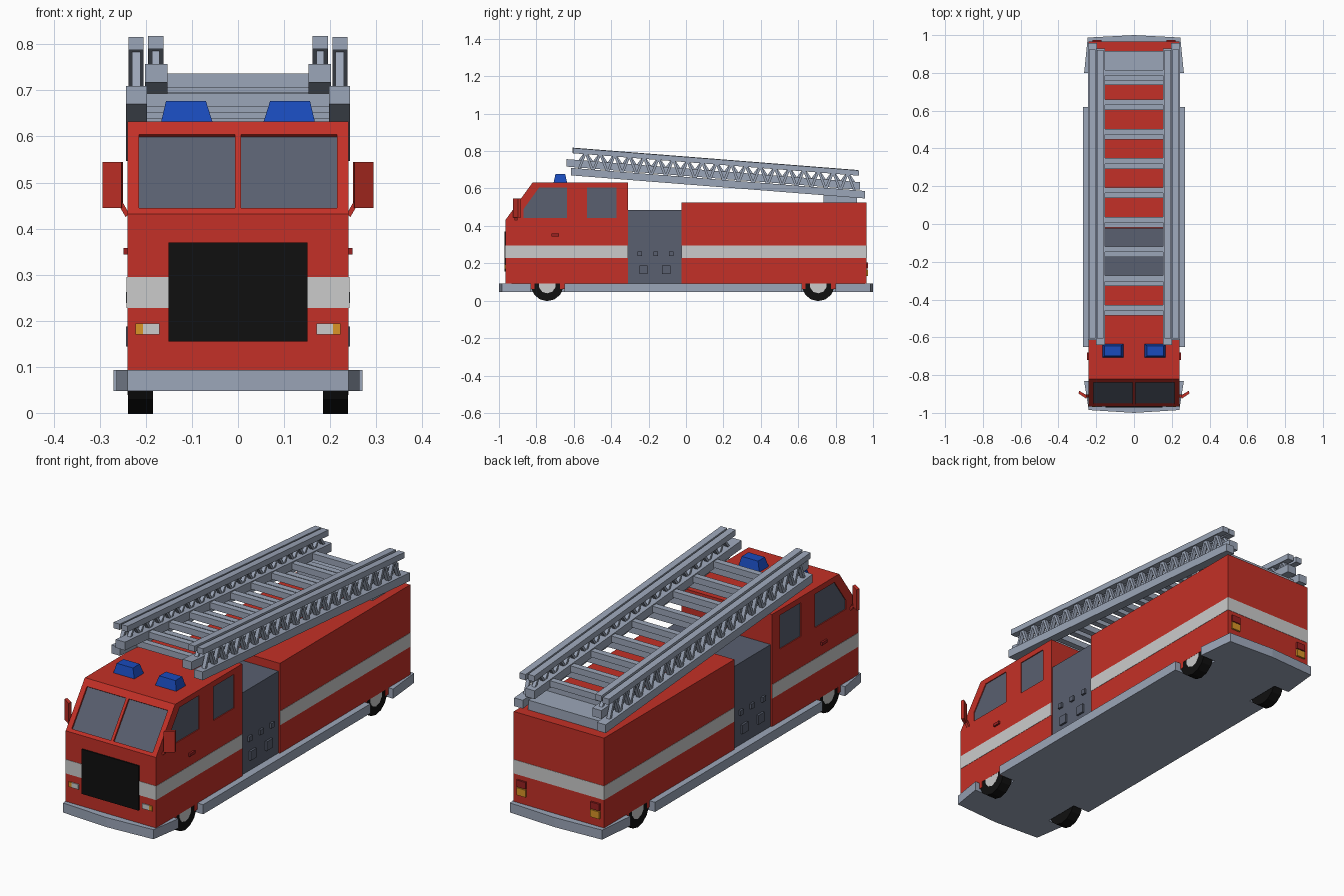
import bpy, bmesh, math
from mathutils import Matrix

if "Cube" in bpy.data.objects:
    bpy.data.objects.remove(bpy.data.objects["Cube"])


def material(name, rgb):
    m = bpy.data.materials.new(name)
    m.diffuse_color = (*rgb, 1)
    m.use_nodes = True
    m.node_tree.nodes["Principled BSDF"].inputs["Base Color"].default_value = m.diffuse_color
    return m


RED = material("red_paint", (0.55, 0.03, 0.02))
DARK_RED = material("dark_red", (0.32, 0.015, 0.015))
WHITE = material("white", (0.78, 0.76, 0.78))
STEEL = material("steel", (0.33, 0.38, 0.48))
PANEL = material("panel_grey", (0.1, 0.115, 0.16))
BLACK = material("black", (0.005, 0.005, 0.005))
BLUE = material("blue", (0.01, 0.07, 0.5))
ORANGE = material("orange", (0.7, 0.3, 0.02))


def finish(name, bm, mat, mirror):
    bmesh.ops.recalc_face_normals(bm, faces=bm.faces[:])
    me = bpy.data.meshes.new(name)
    bm.to_mesh(me)
    bm.free()
    ob = bpy.data.objects.new(name, me)
    bpy.context.collection.objects.link(ob)
    if mat:
        me.materials.append(mat)
    if mirror:
        mod = ob.modifiers.new("Mirror", 'MIRROR')
        mod.use_mirror_merge = False
    return ob


def prism(name, polys, axis, a, b, mat, mirror=False):
    """Extrude one or more 2D outlines along an axis from a to b."""
    place = {'x': lambda p, t: (t, p[0], p[1]),
             'y': lambda p, t: (p[0], t, p[1]),
             'z': lambda p, t: (p[0], p[1], t)}[axis]
    bm = bmesh.new()
    for pts in polys:
        lo = [bm.verts.new(place(p, a)) for p in pts]
        hi = [bm.verts.new(place(p, b)) for p in pts]
        bm.faces.new(lo)
        bm.faces.new(hi)
        for i in range(len(pts)):
            j = (i + 1) % len(pts)
            bm.faces.new((lo[i], lo[j], hi[j], hi[i]))
    return finish(name, bm, mat, mirror)


def rect(u0, u1, v0, v1):
    return [(u0, v0), (u1, v0), (u1, v1), (u0, v1)]


def box(name, x, y, z, mat, mirror=False):
    return prism(name, [rect(*y, *z)], 'x', x[0], x[1], mat, mirror)


def cut(target, cutter):
    cutter.hide_render = True
    cutter.display_type = 'WIRE'
    mod = target.modifiers.new("Recess", 'BOOLEAN')
    mod.operation = 'DIFFERENCE'
    mod.solver = 'EXACT'
    mod.object = cutter


# Chassis with bumpers, side steps and wheel notches
half = [(0.24, -0.985), (0.264, -0.83), (0.18, -0.83), (0.18, -0.65),
        (0.27, -0.65), (0.27, 0.62), (0.18, 0.62), (0.18, 0.80),
        (0.264, 0.80), (0.245, 0.987)]
outline = [(0, -1)] + half + [(0, 1)] + [(-x, y) for x, y in reversed(half)]
prism("chassis", [outline], 'z', 0.047, 0.093, STEEL)

# Cab, pump section and rear body
cab = prism("cab", [[(-0.965, 0.092), (-0.31, 0.092), (-0.31, 0.632),
                     (-0.82, 0.632), (-0.965, 0.432)]], 'x', -0.24, 0.24, RED)
box("pump_section", (-0.233, 0.233), (-0.315, -0.02), (0.092, 0.486), PANEL)
box("rear_body", (-0.24, 0.24), (-0.025, 0.965), (0.092, 0.525), RED)
box("cab_stripe", (-0.2415, 0.2415), (-0.9665, -0.3105), (0.228, 0.295), WHITE)
box("body_stripe", (-0.2415, 0.2415), (-0.0245, 0.9665), (0.228, 0.295), WHITE)


# Recessed windscreen panes on the sloping cab front
def slope_point(z, depth):
    y = -0.965 + (z - 0.432) * 0.725
    return (y + 0.81 * depth, z - 0.587 * depth)


def slope_quad(d0, d1):
    return [slope_point(0.445, d0), slope_point(0.604, d0),
            slope_point(0.604, d1), slope_point(0.445, d1)]


cut(cab, prism("windscreen_cutter", [slope_quad(-0.02, 0.01)], 'x', 0.007, 0.215, None, True))
prism("windscreen", [slope_quad(0.008, 0.014)], 'x', 0.007, 0.215, PANEL, True)

# Recessed side windows
windows = [[(-0.87, 0.443), (-0.637, 0.443), (-0.637, 0.605), (-0.785, 0.605), (-0.87, 0.488)],
           rect(-0.53, -0.372, 0.443, 0.605)]
cut(cab, prism("side_window_cutter", windows, 'x', 0.234, 0.26, None, True))
prism("side_windows", windows, 'x', 0.228, 0.2355, PANEL, True)

# Grille, lights and door handles
box("grille", (-0.151, 0.151), (-0.971, -0.96), (0.155, 0.37), BLACK)
box("headlight", (0.17, 0.206), (-0.97, -0.96), (0.17, 0.194), WHITE, True)
box("front_indicator", (0.206, 0.222), (-0.97, -0.96), (0.17, 0.194), ORANGE, True)
box("tail_light", (0.172, 0.22), (0.96, 0.974), (0.172, 0.205), DARK_RED, True)
box("rear_indicator", (0.172, 0.22), (0.96, 0.974), (0.133, 0.168), ORANGE, True)
box("door_handle", (0.238, 0.249), (-0.72, -0.68), (0.344, 0.358), DARK_RED, True)

# Wing mirrors
prism("wing_mirror", [[(0.25, -0.908), (0.289, -0.883), (0.294, -0.897), (0.253, -0.925)]],
      'z', 0.445, 0.545, RED, True)
prism("mirror_arm", [[(0.236, 0.432), (0.244, 0.425), (0.256, 0.446), (0.252, 0.46)]],
      'y', -0.918, -0.902, RED, True)

# Pump controls
knobs = [(y, 0.25, 0.012) for y in (-0.248, -0.163, -0.08)]
knobs += [(y, 0.166, 0.022) for y in (-0.227, -0.105)]
prism("pump_controls", [rect(y - r, y + r, z - r, z + r) for y, z, r in knobs],
      'x', 0.228, 0.243, PANEL, True)

# Blue beacons, tapered towards the top
bm = bmesh.new()
bmesh.ops.create_cube(bm, size=1, matrix=Matrix.Translation((0.111, -0.672, 0.652))
                      @ Matrix.Diagonal((0.114, 0.074, 0.05, 1)))
for v in bm.verts:
    if v.co.z > 0.652:
        v.co.x = 0.113 + (v.co.x - 0.111) * 0.76
        v.co.y = -0.672 + (v.co.y + 0.672) * 0.7
finish("beacon", bm, BLUE, True)


# Wheels with hubs and small fender tabs
def disc(y, r, n):
    return [(y + r * math.cos(2 * math.pi * (i + 0.5) / n),
             0.085 + r * math.sin(2 * math.pi * (i + 0.5) / n)) for i in range(n)]


R = 0.085 / math.cos(math.pi / 14)
for label, y in (("front", -0.742), ("rear", 0.707)):
    prism(label + "_tyre", [disc(y, R, 14)], 'x', 0.185, 0.2385, BLACK, True)
    prism(label + "_hub", [disc(y, 0.046, 10)], 'x', 0.2, 0.2395, WHITE, True)
    prism(label + "_fender_tabs", [rect(y + c - 0.014, y + c + 0.014, 0.062, 0.094)
                                   for c in (-0.083, 0.083)], 'x', 0.19, 0.24, RED, True)

# Ladder: two nested sections sloping down to the rear
SLOPE = -0.0785


def drop(z, y):
    return z + SLOPE * (y + 0.615)


def rail(name, x, y, z, h):
    pts = [(y[0], drop(z - h, y[0])), (y[1], drop(z - h, y[1])),
           (y[1], drop(z + h, y[1])), (y[0], drop(z + h, y[0]))]
    prism(name, [pts], 'x', x[0], x[1], STEEL, True)


def lattice(name, x, z0, z1):
    bars, w, p = [], 0.007, 0.0389
    for i in range(38):
        y0, y1 = -0.575 + i * p, -0.575 + (i + 1) * p
        a, b = (z0, z1) if i % 2 == 0 else (z1, z0)
        bars.append([(y0 - w, drop(a, y0)), (y0 + w, drop(a, y0)),
                     (y1 + w, drop(b, y1)), (y1 - w, drop(b, y1))])
    prism(name, bars, 'x', x[0], x[1], STEEL, True)


def rungs(name, x, z, shift):
    polys = []
    for k in range(9):
        y = 0.787 - 0.1555 * k + shift
        polys.append([(y - 0.015, drop(z - 0.015, y)), (y + 0.015, drop(z - 0.015, y)),
                      (y + 0.015, drop(z + 0.015, y)), (y - 0.015, drop(z + 0.015, y))])
    prism(name, polys, 'x', -x, x, STEEL)


rail("outer_ladder_lower_rail", (0.197, 0.243), (-0.615, 0.957), 0.69, 0.02)
rail("outer_ladder_upper_rail", (0.205, 0.238), (-0.605, 0.925), 0.803, 0.014)
lattice("outer_ladder_lattice", (0.212, 0.23), 0.7, 0.8)
rungs("outer_ladder_rungs", 0.2, 0.69, -0.013)
rail("inner_ladder_lower_rail", (0.153, 0.202), (-0.64, 0.93), 0.735, 0.02)
rail("inner_ladder_upper_rail", (0.162, 0.195), (-0.607, 0.92), 0.805, 0.014)
lattice("inner_ladder_lattice", (0.17, 0.187), 0.745, 0.8)
rungs("inner_ladder_rungs", 0.157, 0.735, 0.013)

# Ladder mount at the rear of the roof
box("ladder_mount", (-0.2, 0.2), (0.735, 0.915), (0.52, 0.572), STEEL)
